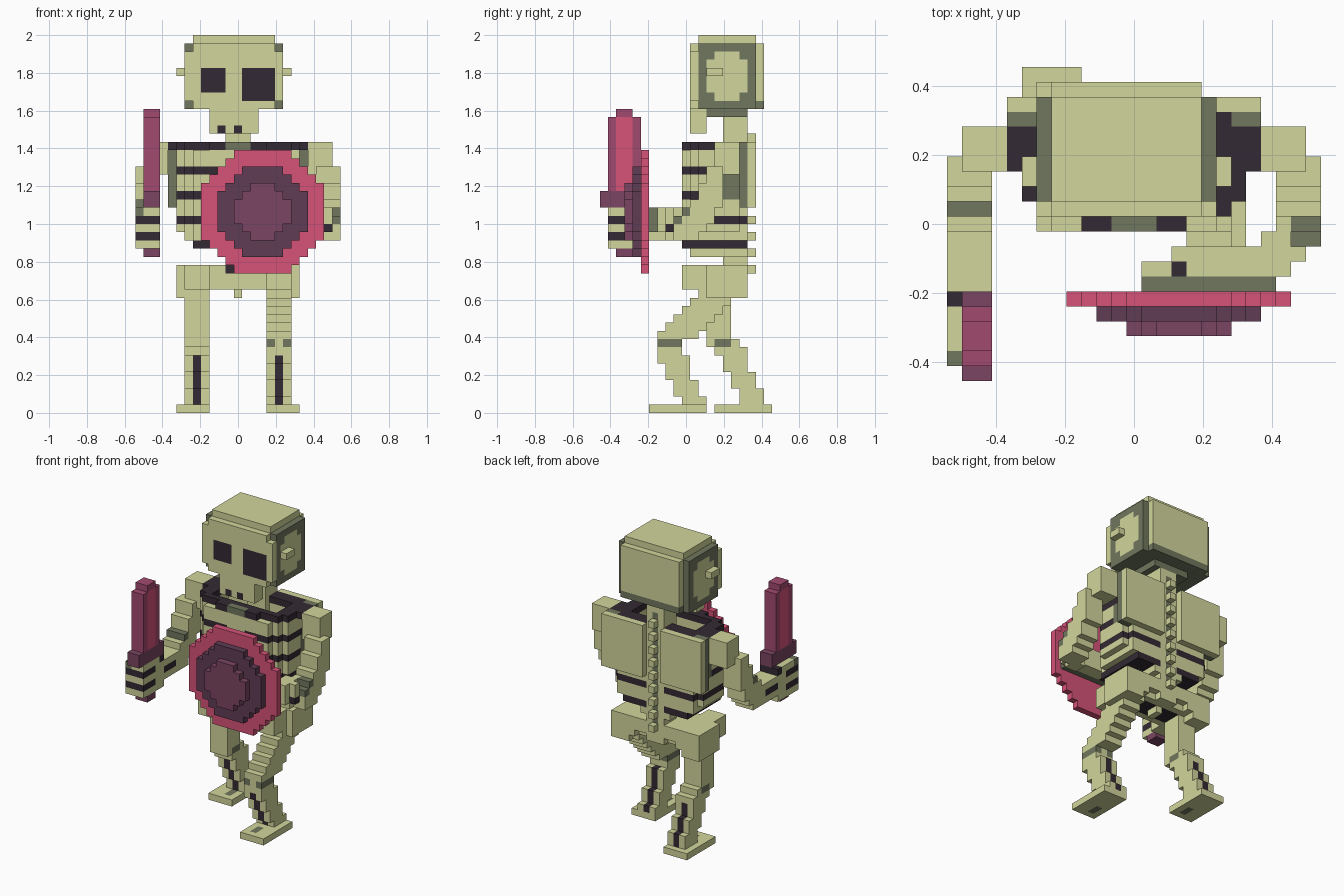
import bpy, bmesh
from mathutils import Vector

if "Cube" in bpy.data.objects:
    bpy.data.objects.remove(bpy.data.objects["Cube"])

U = 2 / 46                 # size of one block
NX, NY = 25, 21            # blocks across and deep

COLOURS = {
    "bone": (0.645, 0.675, 0.330),
    "worn_bone": (0.165, 0.185, 0.112),
    "dark_hollow": (0.034, 0.023, 0.033),
    "pink": (0.670, 0.085, 0.190),
    "blade_edge": (0.365, 0.068, 0.160),
    "plum": (0.195, 0.060, 0.122),
    "dark_plum": (0.115, 0.046, 0.090),
}
MATS = {}
for mat_name, rgb in COLOURS.items():
    m = bpy.data.materials.new(mat_name)
    m.use_nodes = True
    m.diffuse_color = (*rgb, 1)
    m.node_tree.nodes["Principled BSDF"].inputs["Base Color"].default_value = (*rgb, 1)
    MATS[mat_name] = m
BONE, WORN, DARK, PINK, EDGE, PLUM, DPLUM = COLOURS
DIRS = [Vector(d) for d in ((1, 0, 0), (-1, 0, 0), (0, 1, 0), (0, -1, 0), (0, 0, 1), (0, 0, -1))]


def fill(cells, x, y, z, mat):
    """Fill a block range with a colour, or clear it when mat is None."""
    for i in range(*x):
        for j in range(*y):
            for k in range(*z):
                if mat is None:
                    cells.pop((i, j, k), None)
                else:
                    cells[i, j, k] = mat


def mirrored(cells):
    return {(NX - 1 - i, j, k): m for (i, j, k), m in cells.items()}


def build(name, cells):
    """Make one object from the outer faces of its blocks."""
    used = sorted(set(cells.values()))
    me = bpy.data.meshes.new(name)
    for m in used:
        me.materials.append(MATS[m])
    bm = bmesh.new()
    verts = {}
    for c, m in cells.items():
        centre = Vector(c) + Vector((0.5, 0.5, 0.5))
        for d in DIRS:
            if tuple(int(a + b) for a, b in zip(c, d)) in cells:
                continue
            a = Vector((d.y, d.z, d.x)) * 0.5
            b = d.cross(a)
            loop = []
            for s, t in ((1, 1), (-1, 1), (-1, -1), (1, -1)):
                p = centre + d * 0.5 + a * s + b * t
                key = tuple(round(v) for v in p)
                if key not in verts:
                    verts[key] = bm.verts.new(((key[0] - NX / 2) * U, (key[1] - NY / 2) * U, key[2] * U))
                loop.append(verts[key])
            bm.faces.new(loop).material_index = used.index(m)
    # merge flat areas of one colour
    bmesh.ops.dissolve_limit(bm, angle_limit=0.01, verts=bm.verts, edges=bm.edges, delimit={'MATERIAL'})
    bm.to_mesh(me)
    bm.free()
    ob = bpy.data.objects.new(name, me)
    bpy.context.collection.objects.link(ob)


# Skull: worn core with raised bone panels, cap, eyes and ears
skull = {}
fill(skull, (6, 18), (12, 19), (37, 45), WORN)
fill(skull, (9, 15), (13, 18), (36, 37), WORN)
fill(skull, (6, 18), (13, 18), (38, 44), BONE)
for i in (6, 17):
    for j, k in ((13, 38), (13, 43), (17, 38), (17, 43)):
        skull[i, j, k] = WORN
fill(skull, (7, 17), (12, 19), (45, 46), BONE)
fill(skull, (7, 17), (11, 12), (37, 45), BONE)
fill(skull, (6, 18), (11, 12), (38, 44), BONE)
fill(skull, (7, 17), (19, 20), (37, 38), WORN)
fill(skull, (7, 17), (19, 20), (38, 45), BONE)
fill(skull, (8, 11), (11, 12), (39, 42), DARK)
fill(skull, (13, 17), (11, 12), (38, 42), DARK)
fill(skull, (5, 6), (13, 15), (41, 42), BONE)
fill(skull, (18, 19), (13, 15), (41, 42), BONE)
build("skull", skull)

# Jaw with two tooth gaps
jaw = {}
fill(jaw, (9, 15), (11, 13), (34, 37), BONE)
for i in (10, 12):
    fill(jaw, (i, i + 1), (11, 12), (34, 35), DARK)
build("jaw", jaw)

# Spine with a row of knobs and worn gaps between them
spine = {}
fill(spine, (11, 14), (15, 18), (16, 36), BONE)
for k in range(17, 34, 2):
    fill(spine, (12, 13), (18, 19), (k, k + 1), BONE)
    fill(spine, (12, 13), (17, 18), (k + 1, k + 2), WORN)
build("spine", spine)

# Rib cage: bands with dark gaps, rounded in plan, tapered and hollow
ribs = {}
for k in range(20, 33):
    colour = DARK if k % 3 == 2 else BONE
    taper = {20: 2, 21: 1}.get(k, 0)
    for j in range(10, 18):
        front = 4 if k == 32 else 2
        inset = max(taper, {10: front, 11: 1, 17: 1}.get(j, 0))
        fill(ribs, (5 + inset, 20 - inset), (j, j + 1), (k, k + 1), colour)
fill(ribs, (7, 18), (12, 16), (26, 33), None)
fill(ribs, (7, 18), (12, 16), (25, 26), DARK)
fill(ribs, (11, 14), (10, 11), (22, 32), BONE)
fill(ribs, (11, 14), (10, 11), (32, 33), WORN)
fill(ribs, (10, 15), (11, 18), (19, 20), BONE)
for i in (4, 20):
    fill(ribs, (i, i + 1), (14, 17), (32, 33), DARK)
for i in (5, 19):
    fill(ribs, (i, i + 1), (15, 17), (26, 29), WORN)
build("rib_cage", ribs)

# Shoulder blades
blade = {}
fill(blade, (4, 11), (18, 19), (25, 33), BONE)
fill(blade, (4, 11), (17, 18), (25, 33), WORN)
build("right_shoulder_blade", blade)
build("left_shoulder_blade", mirrored(blade))

# Pelvis: hips, tapered back and dark underside
pelvis = {}
fill(pelvis, (8, 17), (12, 17), (15, 18), BONE)
fill(pelvis, (9, 16), (13, 16), (15, 16), DARK)
for x0 in (5, 16):
    fill(pelvis, (x0, x0 + 4), (13, 18), (15, 18), BONE)
for x0 in (6, 16):
    fill(pelvis, (x0, x0 + 3), (10, 13), (15, 18), BONE)
for x0 in (5, 17):
    fill(pelvis, (x0, x0 + 3), (13, 18), (14, 15), BONE)
for step in range(3):
    fill(pelvis, (7 + 2 * step, 18 - 2 * step), (17, 18), (17 - step, 18 - step), BONE)
fill(pelvis, (12, 13), (14, 16), (14, 15), BONE)
fill(pelvis, (11, 12), (12, 13), (17, 18), DARK)
build("pelvis", pelvis)

# Legs: depth range of each block row, from the ankle upward
LEFT_ROWS = [(10, 13), (9, 12), (9, 12), (8, 11), (8, 11), (7, 11), (7, 10),
             (7, 10), (7, 12), (8, 13), (9, 14), (10, 15), (11, 16), (12, 17)]
RIGHT_ROWS = [(17, 20), (17, 20), (16, 19), (16, 19), (15, 18), (15, 18), (14, 18),
              (13, 17)] + [(13, 16)] * 6
for side, x0, foot_x, foot_y, knee_y, rows in (
        ("left", 16, (16, 20), (6, 13), (7, 10), LEFT_ROWS),
        ("right", 6, (5, 9), (14, 21), (14, 16), RIGHT_ROWS)):
    leg = {}
    for k, y in enumerate(rows, 1):
        fill(leg, (x0, x0 + 3), y, (k, k + 1), BONE)
        if k < 7:
            fill(leg, (x0 + 1, x0 + 2), y, (k, k + 1), DARK)
    for i in (x0, x0 + 2):
        fill(leg, (i, i + 1), knee_y, (8, 9), WORN)
    build(side + "_leg", leg)
    foot = {}
    fill(foot, foot_x, foot_y, (0, 1), BONE)
    fill(foot, (x0 + 1, x0 + 2), (foot_y[0] + 1, foot_y[0] + 3), (0, 1), WORN)
    build(side + "_foot", foot)

# Upper arms, stepping forward from the shoulder to the elbow
arm = {}
fill(arm, (1, 4), (14, 17), (29, 33), BONE)
for k, y in enumerate([(9, 12), (9, 13), (9, 14), (10, 14), (11, 15), (12, 15), (12, 15), (13, 15), (13, 15)], 21):
    fill(arm, (0, 3), y, (k, k + 1), BONE)
left_arm = mirrored(arm)
fill(arm, (0, 3), (11, 12), (25, 26), WORN)
build("right_upper_arm", arm)
fill(left_arm, (23, 25), (9, 10), (23, 24), WORN)
fill(left_arm, (23, 25), (10, 11), (24, 25), WORN)
build("left_upper_arm", left_arm)

# Right forearm and gripping hand
forearm = {}
fill(forearm, (0, 3), (5, 10), (21, 24), BONE)
fill(forearm, (0, 3), (6, 9), (22, 23), DARK)
build("right_forearm", forearm)
hand = {}
fill(hand, (0, 3), (1, 6), (20, 25), BONE)
for k in (21, 23):
    fill(hand, (0, 3), (1, 4), (k, k + 1), DARK)
fill(hand, (0, 1), (1, 2), (24, 25), WORN)
fill(hand, (0, 3), (5, 6), (24, 25), DARK)
build("right_hand", hand)

# Left forearm reaching in behind the shield
forearm = {}
fill(forearm, (21, 23), (8, 10), (21, 25), BONE)
fill(forearm, (15, 24), (8, 9), (22, 25), BONE)
fill(forearm, (13, 23), (7, 8), (22, 25), BONE)
fill(forearm, (15, 16), (7, 8), (22, 25), DARK)
fill(forearm, (23, 24), (8, 9), (22, 23), DARK)
build("left_forearm", forearm)
grip = {}
fill(grip, (13, 22), (6, 7), (22, 25), WORN)
build("shield_grip", grip)

# Sword: blade with bright centre, guard and pommel
sword = {}
fill(sword, (1, 3), (1, 5), (27, 36), EDGE)
fill(sword, (1, 3), (2, 4), (27, 36), PINK)
fill(sword, (1, 3), (2, 4), (36, 37), EDGE)
build("sword_blade", sword)
hilt = {}
fill(hilt, (1, 3), (0, 6), (25, 27), PLUM)
fill(hilt, (1, 3), (2, 4), (19, 20), PLUM)
build("sword_hilt", hilt)

# Round shield of three stacked discs
for name, y, radius, colour in (("shield_rim", 5, 7.65, PINK),
                                ("shield_middle", 4, 5.5, DPLUM),
                                ("shield_boss", 3, 3.5, PLUM)):
    disc = {}
    for i in range(8, 23):
        for k in range(17, 32):
            if (i - 15) ** 2 + (k - 24) ** 2 <= radius ** 2:
                disc[i, y, k] = colour
    build(name, disc)
